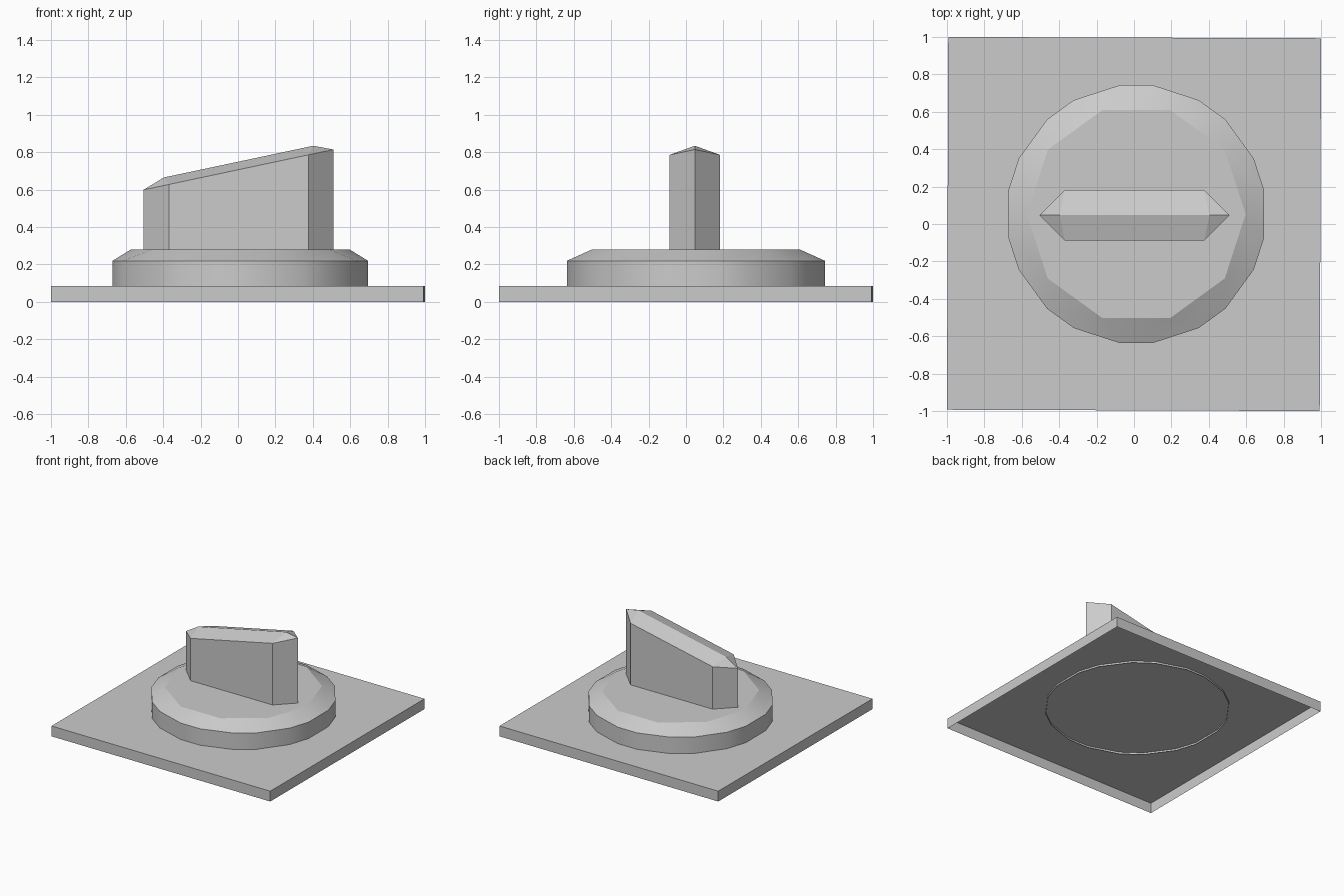
import bpy, bmesh, math

if "Cube" in bpy.data.objects:
    bpy.data.objects.remove(bpy.data.objects["Cube"], do_unlink=True)

grey = bpy.data.materials.new("light_grey")
grey.use_nodes = True
colour = (0.6, 0.6, 0.6, 1)
grey.diffuse_color = colour
grey.node_tree.nodes["Principled BSDF"].inputs["Base Color"].default_value = colour


def finish(name, bm):
    bmesh.ops.recalc_face_normals(bm, faces=bm.faces)
    mesh = bpy.data.meshes.new(name)
    bm.to_mesh(mesh)
    bm.free()
    mesh.materials.append(grey)
    obj = bpy.data.objects.new(name, mesh)
    bpy.context.collection.objects.link(obj)
    return obj


def add_ring(bm, points):
    return [bm.verts.new(p) for p in points]


def bridge(bm, low, high):
    n = len(low)
    for i in range(n):
        j = (i + 1) % n
        bm.faces.new((low[i], low[j], high[j], high[i]))


CX, CY = 0.012, 0.053

# Square plate: a shallow tray, open underneath
bm = bmesh.new()
half, plate_top = 0.9965, 0.085
corners = [(-half, -half), (half, -half), (half, half), (-half, half)]
low = add_ring(bm, [(x, y, 0) for x, y in corners])
high = add_ring(bm, [(x, y, plate_top) for x, y in corners])
bridge(bm, low, high)
bm.faces.new(high)
plate = finish("base_plate", bm)
plate.rotation_euler.z = math.radians(-0.2)

# Round dial: ten-sided top, each corner spreading into a twenty-sided skirt
bm = bmesh.new()
SIDES, step = 10, math.tau / 10


def polar(radius, angle, z):
    return (CX + radius * math.cos(angle), CY + radius * math.sin(angle), z)


angles = [(k + 0.5) * step + s * math.radians(7.3) for k in range(SIDES) for s in (-1, 1)]
low = add_ring(bm, [polar(0.695, a, 0.07) for a in angles])
rim = add_ring(bm, [polar(0.695, a, 0.22) for a in angles])
top = add_ring(bm, [polar(0.585, k * step, 0.28) for k in range(SIDES)])
bridge(bm, low, rim)
for k in range(SIDES):
    after = (k + 1) % SIDES
    bm.faces.new((rim[2 * k], rim[2 * k + 1], top[after], top[k]))
    bm.faces.new((rim[2 * k + 1], rim[2 * after], top[after]))
bm.faces.new(top)
dial = finish("dial_disc", bm)
bpy.ops.object.select_all(action="DESELECT")
dial.select_set(True)
bpy.context.view_layer.objects.active = dial
bpy.ops.object.shade_smooth_by_angle(angle=math.radians(22))

# Grip: pointed hexagonal wall with a sloping ridged roof
bm = bmesh.new()
GX, GY, tip, shoulder, width = 0.003, 0.047, 0.508, 0.373, 0.135


def slope(x):
    return 0.707 + 0.212 * x


plan = [(-tip, 0), (-shoulder, -width), (shoulder, -width),
        (tip, 0), (shoulder, width), (-shoulder, width)]
low = add_ring(bm, [(GX + x, GY + y, 0.275) for x, y in plan])
eave = add_ring(bm, [(GX + x, GY + y, slope(x)) for x, y in plan])
left, right = add_ring(bm, [(GX + x, GY, slope(x) + 0.043) for x in (-0.4, 0.4)])
bridge(bm, low, eave)
for a, b, end in ((0, 1, left), (5, 0, left), (2, 3, right), (3, 4, right)):
    bm.faces.new((eave[a], eave[b], end))
bm.faces.new((eave[1], eave[2], right, left))
bm.faces.new((eave[4], eave[5], left, right))
finish("grip_handle", bm)
